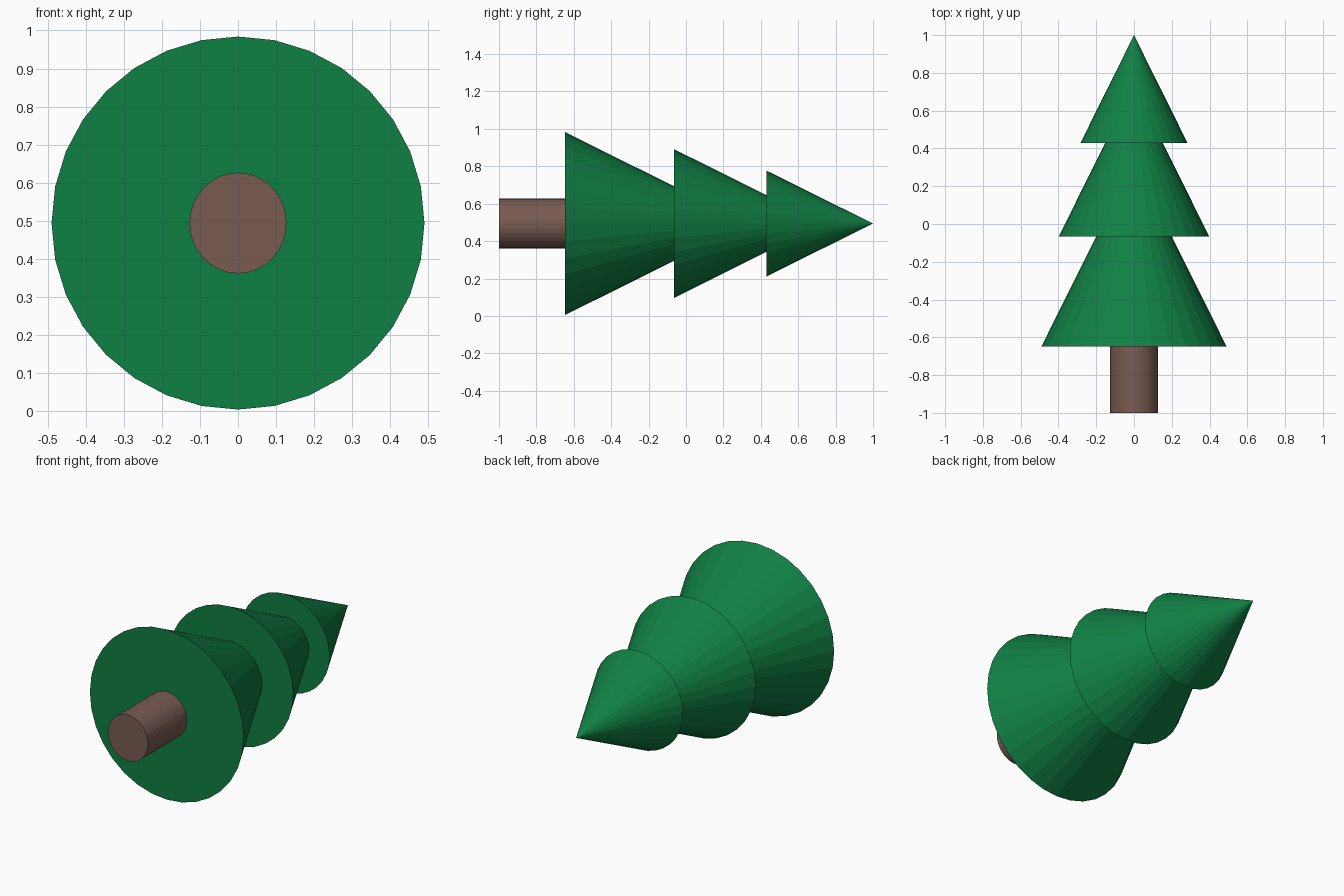
import bpy, math

cube = bpy.data.objects.get("Cube")
if cube:
    bpy.data.objects.remove(cube, do_unlink=True)

AXIS_Z = 0.494   # height of the tree's lying axis
SIDES = 32


def make_material(name, srgb):
    linear = [((c / 255 + 0.055) / 1.055) ** 2.4 for c in srgb] + [1.0]
    mat = bpy.data.materials.new(name)
    mat.use_nodes = True
    mat.diffuse_color = linear
    mat.node_tree.nodes["Principled BSDF"].inputs["Base Color"].default_value = linear
    return mat


def lying_cone(name, y0, y1, r0, r1, mat):
    """Cone or cylinder whose base is at y0 and whose end is at y1."""
    bpy.ops.mesh.primitive_cone_add(
        vertices=SIDES, radius1=r0, radius2=r1, depth=y1 - y0,
        location=(0, (y0 + y1) / 2, AXIS_Z), rotation=(-math.pi / 2, 0, 0))
    obj = bpy.context.object
    obj.name = name
    obj.data.materials.append(mat)
    return obj


green = make_material("pine green", (16, 128, 68))
brown = make_material("bark brown", (121, 91, 82))

# Foliage tiers, each tucked into the next
lying_cone("lower_foliage", -0.648, 0.335, 0.49, 0, green)
lying_cone("middle_foliage", -0.065, 0.735, 0.398, 0, green)
lying_cone("upper_foliage", 0.43, 1.0, 0.283, 0, green)

# Slightly oval trunk
trunk = lying_cone("trunk", -1.0, -0.6, 0.13, 0.13, brown)
trunk.scale = (0.98, 1.02, 1)
